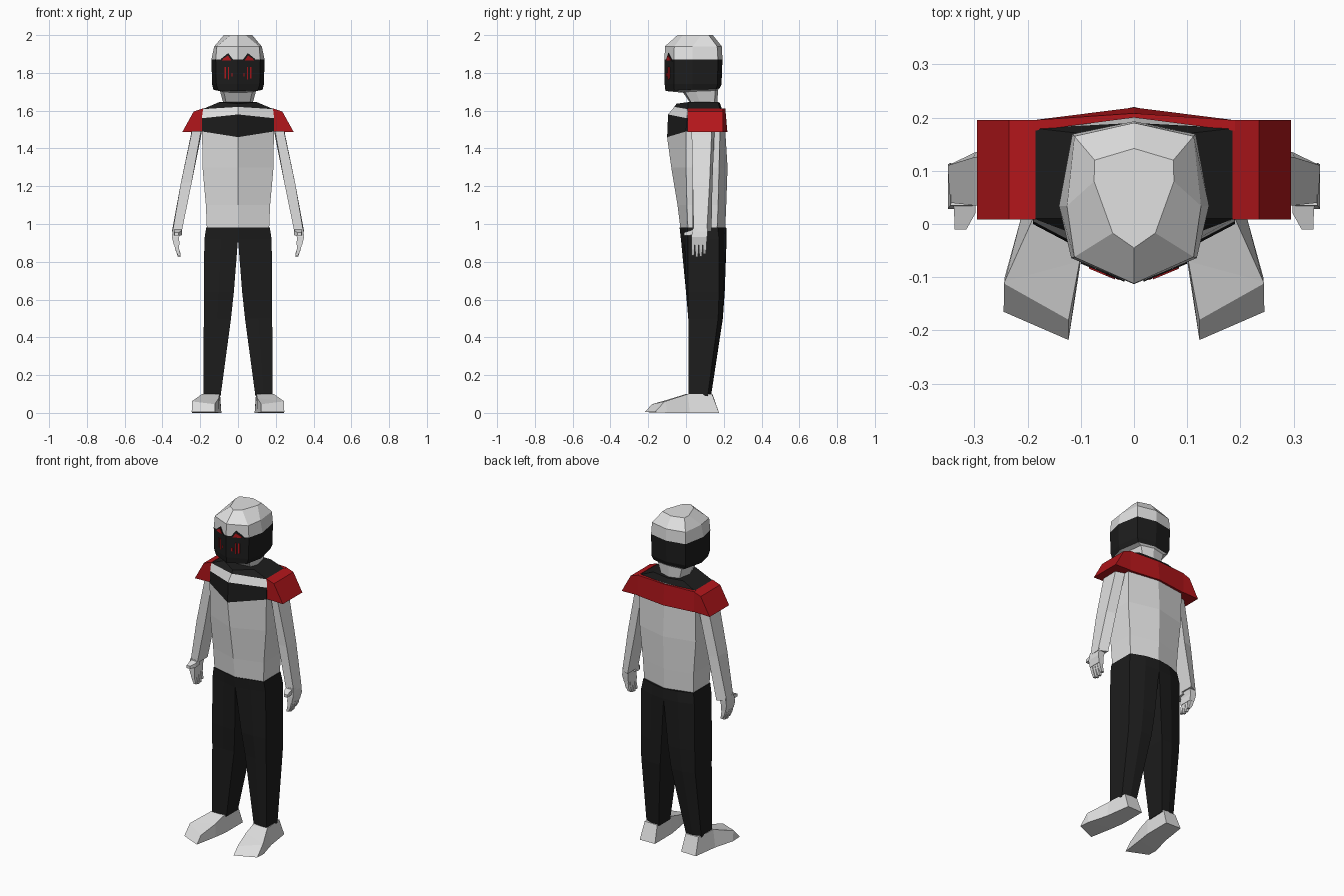
import bpy, bmesh


def material(name, rgb):
    m = bpy.data.materials.new(name)
    m.diffuse_color = (*rgb, 1)
    return m


GREY = material("light grey", (0.75, 0.75, 0.75))
BLACK = material("black", (0.012, 0.012, 0.012))
RED = material("dark red", (0.45, 0.008, 0.011))


def loft(name, rings, mats, mirror=False):
    """Skin rings of equal point count; mats gives one material per band."""
    if not isinstance(mats, list):
        mats = [mats] * (len(rings) - 1)
    slots = list(dict.fromkeys(mats))
    bm = bmesh.new()
    vs = [[bm.verts.new(p) for p in r] for r in rings]
    n = len(rings[0])
    for i, mat in enumerate(mats):
        for j in range(n):
            k = (j + 1) % n
            f = bm.faces.new((vs[i][j], vs[i][k], vs[i + 1][k], vs[i + 1][j]))
            f.material_index = slots.index(mat)
    bm.faces.new(vs[0][::-1]).material_index = slots.index(mats[0])
    bm.faces.new(vs[-1]).material_index = slots.index(mats[-1])
    bmesh.ops.recalc_face_normals(bm, faces=bm.faces)
    me = bpy.data.meshes.new(name)
    bm.to_mesh(me)
    bm.free()
    for m in slots:
        me.materials.append(m)
    ob = bpy.data.objects.new(name, me)
    bpy.context.collection.objects.link(ob)
    if mirror:
        ob.modifiers.new("mirror", 'MIRROR').use_clip = False
    return ob


def sym(half):
    """Close a half ring whose first and last points lie on x = 0."""
    return half + [(-x, y, z) for x, y, z in half[-2:0:-1]]


def trunk(w, front, side_front, side_back, back, z_front, z_side, z_back):
    return sym([(0, front, z_front), (w, side_front, z_side),
                (w, side_back, z_side), (0, back, z_back)])


def quad(x0, x1, y0, y1, z):
    return [(x0, y0, z), (x1, y0, z), (x1, y1, z), (x0, y1, z)]


# Torso with chest band, light strip and black shoulder yoke
loft("torso", [
    trunk(.165, -.03, .01, .165, .208, .98, .98, .98),
    trunk(.17, -.045, .005, .17, .213, 1.1, 1.1, 1.1),
    trunk(.188, -.078, .0, .175, .22, 1.3, 1.3, 1.3),
    trunk(.19, -.10, .0, .18, .208, 1.46, 1.49, 1.49),
    trunk(.19, -.095, .005, .18, .205, 1.58, 1.56, 1.57),
    trunk(.188, -.062, .01, .18, .19, 1.62, 1.608, 1.61),
    trunk(.1, -.05, .01, .17, .18, 1.637, 1.645, 1.64),
], [GREY, GREY, GREY, BLACK, GREY, BLACK])

# Red shoulder pads and the band joining them across the back
pad = [(.185, 1.49), (.295, 1.487), (.235, 1.595), (.185, 1.612)]
loft("shoulder_pad", [[(x, y, z) for x, z in pad] for y in (.008, .195)], RED, True)
loft("back_band", [
    sym([(0, .20, z), (.19, .175, z), (.19, .195, z), (0, yb, z)])
    for z, yb in ((1.488, .219), (1.612, .208))], RED)

# Helmet: grey crown, black visor band, grey jaw and neck


def head(points, z_front, z_back):
    n = len(points) - 1
    return sym([(x, y, z_front + (z_back - z_front) * i / n)
                for i, (x, y) in enumerate(points)])


brow = [(0, -.113), (.118, -.064), (.141, .034), (.116, .169), (0, .193)]
loft("helmet", [
    head([(0, .03), (.06, .035), (.075, .08), (.06, .15), (0, .165)], 1.63, 1.63),
    head([(0, -.015), (.075, -.005), (.095, .05), (.08, .155), (0, .17)], 1.695, 1.71),
    head([(0, -.109), (.105, -.062), (.13, .034), (.105, .16), (0, .178)], 1.704, 1.718),
    head([(0, -.113), (.115, -.064), (.137, .034), (.114, .167), (0, .188)], 1.74, 1.74),
    head(brow, 1.87, 1.87),
    head([(0, -.112), (.112, -.062), (.126, .034), (.112, .165), (0, .19)], 1.94, 1.94),
    head([(0, -.045), (.04, -.017), (.075, .08), (.074, .12), (0, .142)], 2.0, 2.0),
], [GREY, GREY, BLACK, BLACK, GREY, GREY])


def face_plate(name, outline, mat, lift):
    """Thin plate lying on the slanted front of the helmet."""
    rings = [[(x, -.113 + .415 * x - d, z) for x, z in outline] for d in (0, lift)]
    loft(name, rings, mat, True)


# Eyes and visor bars
face_plate("eye_surround", [(.018, 1.86), (.1, 1.86), (.088, 1.876), (.052, 1.905)], BLACK, .003)
face_plate("eye", [(.036, 1.866), (.085, 1.866), (.078, 1.876), (.053, 1.892)], RED, .006)
for i, (x, z0, z1) in enumerate([(.028, 1.78, 1.8), (.047, 1.765, 1.83), (.064, 1.77, 1.83)]):
    face_plate(f"visor_bar_{i + 1}",
               [(x, z0), (x + .007, z0), (x + .007, z1), (x, z1)], RED, .004)

# Arms
loft("arm", [
    [(.185, .04, 1.54), (.235, .03, 1.54), (.24, .13, 1.54), (.185, .15, 1.54)],
    [(.2, .035, 1.47), (.248, .03, 1.47), (.25, .135, 1.47), (.195, .15, 1.47)],
    [(.245, .035, 1.22), (.302, .035, 1.22), (.302, .125, 1.22), (.245, .14, 1.22)],
    [(.298, .035, .96), (.346, .04, .96), (.35, .11, .96), (.298, .135, .96)],
], GREY, True)

# Hands
loft("palm", [quad(.303, .345, .035, .115, .975), quad(.312, .35, .028, .112, .93),
              quad(.31, .34, .028, .108, .89)], GREY, True)
for i in range(4):
    y = .028 + i * .0205
    tip = (.832, .825, .828, .84)[i]
    loft(f"finger_{i + 1}", [quad(.313, .34, y, y + .018, .9),
                             quad(.311, .332, y, y + .018, .865),
                             quad(.303, .318, y + .002, y + .015, tip)], GREY, True)
loft("thumb", [
    [(.297, .05, .975), (.34, .05, .975), (.34, .06, .945), (.297, .06, .945)],
    [(.298, .02, .965), (.338, .02, .965), (.338, .02, .94), (.298, .02, .94)],
    [(.315, -.01, .955), (.337, -.01, .955), (.337, -.01, .938), (.315, -.01, .938)],
], GREY, True)


# Trouser legs


def leg(xi, xo, front_in, front_out, back_out, back_in, z):
    xm = (xi + xo) / 2
    return [(xi, front_in, z), (xm, min(front_in, front_out), z) if z < .9 else
            (xm, (front_in + front_out) / 2, z), (xo, front_out, z), (xo, back_out, z),
            (xm, (back_in + back_out) / 2 + .01, z), (xi, back_in, z)]


loft("leg", [
    leg(.092, .184, .02, .012, .115, .13, .09),
    leg(.037, .181, .015, .012, .17, .195, .5),
    leg(.022, .181, .0, .01, .175, .205, .64),
    leg(.0, .178, -.027, .01, .175, .215, .92),
    leg(.0, .168, -.034, .007, .168, .213, .982),
], BLACK, True)

# Feet, splayed outward, lofted from heel to toe
loft("foot", [
    [(.088, .172, 0), (.188, .175, 0), (.18, .138, .1), (.095, .14, .1)],
    [(.088, .01, 0), (.21, .02, 0), (.19, .01, .1), (.098, .0, .1)],
    [(.1, -.07, 0), (.243, -.10, 0), (.243, -.108, .062), (.102, -.07, .078)],
    [(.123, -.218, .004), (.245, -.165, .004), (.244, -.112, .061), (.123, -.18, .046)],
], GREY, True)
